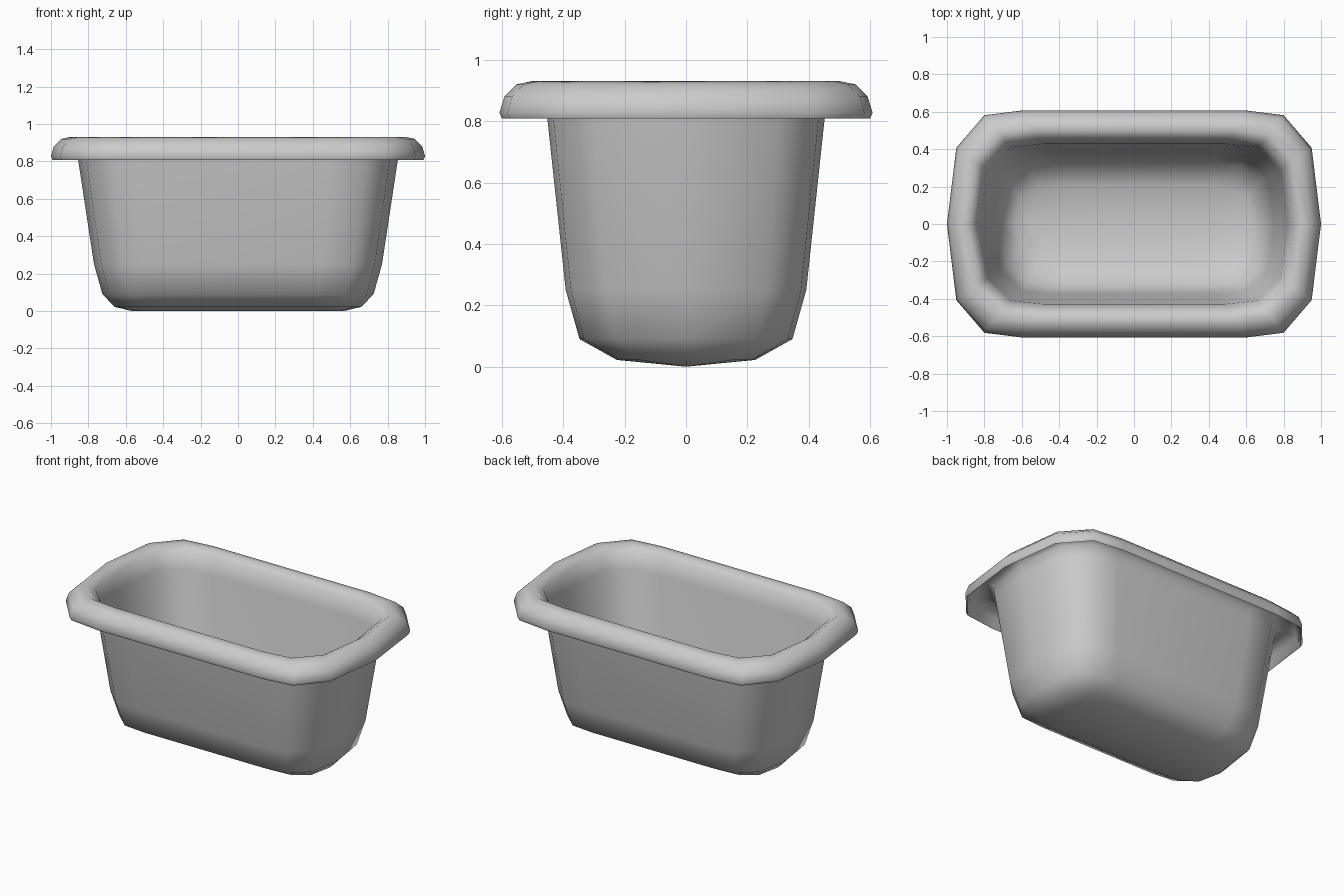
import bpy, bmesh
from math import radians

if "Cube" in bpy.data.objects:
    bpy.data.objects.remove(bpy.data.objects["Cube"])

# Quarter of the plan outline (unit half-widths), mirrored to a full loop
quarter = [(1, 0), (0.95, 0.67), (0.8, 0.957), (0.59, 1), (0, 1)]
half = quarter + [(-x, y) for x, y in quarter[-2::-1]]
plan = half + [(x, -y) for x, y in half[-2:0:-1]]

# Wall profile as (half width, half depth, height): outer floor, up the wall,
# under the hollow rim, round the thin lip, over the rim and down the inside
profile = [
    (0.57, 0.00, 0.000), (0.66, 0.225, 0.022), (0.725, 0.347, 0.09),
    (0.77, 0.392, 0.25), (0.855, 0.452, 0.81), (0.865, 0.462, 0.875),
    (0.895, 0.50, 0.905), (0.935, 0.543, 0.897), (0.968, 0.576, 0.868),
    (0.982, 0.59, 0.818),
    (0.992, 0.60, 0.808), (1.00, 0.608, 0.828), (0.985, 0.592, 0.88),
    (0.945, 0.552, 0.92), (0.895, 0.50, 0.931), (0.85, 0.455, 0.90),
    (0.825, 0.428, 0.80),
    (0.748, 0.374, 0.25), (0.705, 0.33, 0.105), (0.64, 0.205, 0.03),
    (0.55, 0.00, 0.03),
]

# Basin: loft the profile round the plan; the floor rings close to a ridge
bm = bmesh.new()
rings = [[bm.verts.new((hx * x, hy * y, z)) for x, y in plan]
         for hx, hy, z in profile]
n = len(plan)
for a, b in zip(rings, rings[1:]):
    for i in range(n):
        j = (i + 1) % n
        bm.faces.new((a[i], a[j], b[j], b[i]))
bmesh.ops.remove_doubles(bm, verts=bm.verts, dist=0.0005)
bmesh.ops.recalc_face_normals(bm, faces=bm.faces)
mesh = bpy.data.meshes.new("basin")
bm.to_mesh(mesh)
bm.free()
basin = bpy.data.objects.new("basin", mesh)
bpy.context.collection.objects.link(basin)

# Smooth shading all over, including the rounded lip
bpy.context.view_layer.objects.active = basin
basin.select_set(True)
bpy.ops.object.shade_smooth_by_angle(angle=radians(100))
